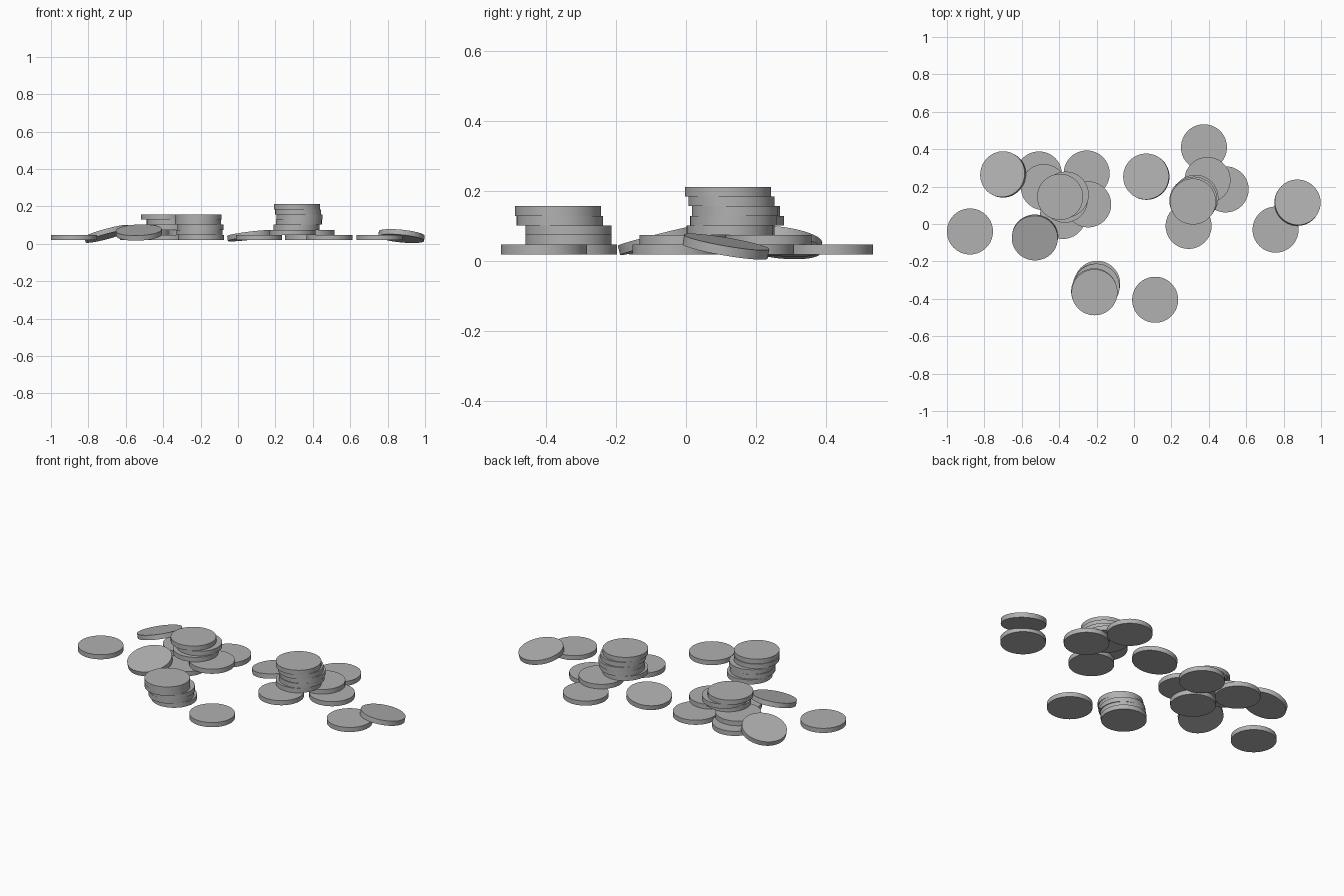
import bpy
import math
from mathutils import Vector

default_cube = bpy.data.objects.get("Cube")
if default_cube:
    bpy.data.objects.remove(default_cube, do_unlink=True)

RADIUS = 0.123
THICKNESS = 0.0275
FLOOR = 0.019

# One plain grey for every disc
grey = bpy.data.materials.new("Matte grey")
grey.use_nodes = True
grey.diffuse_color = (0.44, 0.44, 0.44, 1)
grey.node_tree.nodes["Principled BSDF"].inputs["Base Color"].default_value = grey.diffuse_color


def add_disc(name, x, y, z, rise_x=0.0, rise_y=0.0):
    """Add a coin-shaped disc whose top rises by the given slopes."""
    normal = Vector((-rise_x, -rise_y, 1)).normalized()
    bpy.ops.mesh.primitive_cylinder_add(
        vertices=64, radius=RADIUS, depth=THICKNESS, location=(x, y, z))
    disc = bpy.context.object
    disc.name = name
    disc.rotation_euler = Vector((0, 0, 1)).rotation_difference(normal).to_euler()
    disc.data.materials.append(grey)
    bpy.ops.object.shade_smooth_by_angle(angle=math.radians(30))
    return disc


def add_layer(name, layer, centres):
    """Lay flat discs on one level, counted up from the ground."""
    for x, y in centres:
        add_disc(name, x, y, FLOOR + (layer + 0.5) * THICKNESS)


def add_stack(name, first_layer, centres):
    """Pile flat discs on top of each other."""
    for step, centre in enumerate(centres):
        add_layer(name, first_layer + step, [centre])


# Single discs lying flat
add_layer("loose_disc", 0, [(-0.877, -0.04), (0.113, -0.405), (0.757, -0.03)])

# Discs carrying the two rear stacks
add_layer("left_base_disc", 0, [(-0.508, 0.265), (-0.253, 0.27), (-0.38, 0.043)])
add_layer("left_support_disc", 1, [(-0.482, 0.197), (-0.245, 0.105)])
add_layer("right_base_disc", 0, [(0.374, 0.41), (0.49, 0.185)])
add_layer("right_support_disc", 1, [(0.393, 0.235), (0.292, -0.01)])

# Slightly uneven stacks
add_stack("left_stack_disc", 2, [(-0.37, 0.13), (-0.365, 0.157), (-0.395, 0.145)])
add_stack("right_stack_disc", 2, [
    (0.312, 0.125), (0.325, 0.135), (0.328, 0.14), (0.322, 0.13), (0.315, 0.12)])
add_stack("front_stack_disc", 0, [
    (-0.197, -0.32), (-0.205, -0.335), (-0.2, -0.335), (-0.213, -0.36), (-0.211, -0.365)])

# Discs resting at an angle
add_disc("leaning_disc_far_left", -0.7, 0.265, 0.053, 0.27, -0.12)
add_disc("leaning_disc_near_left", -0.53, -0.072, 0.06, 0.04, 0.25)
add_disc("leaning_disc_middle", 0.066, 0.253, 0.043, 0.12, -0.07)
add_disc("leaning_disc_right", 0.874, 0.114, 0.041, -0.1, -0.17)
